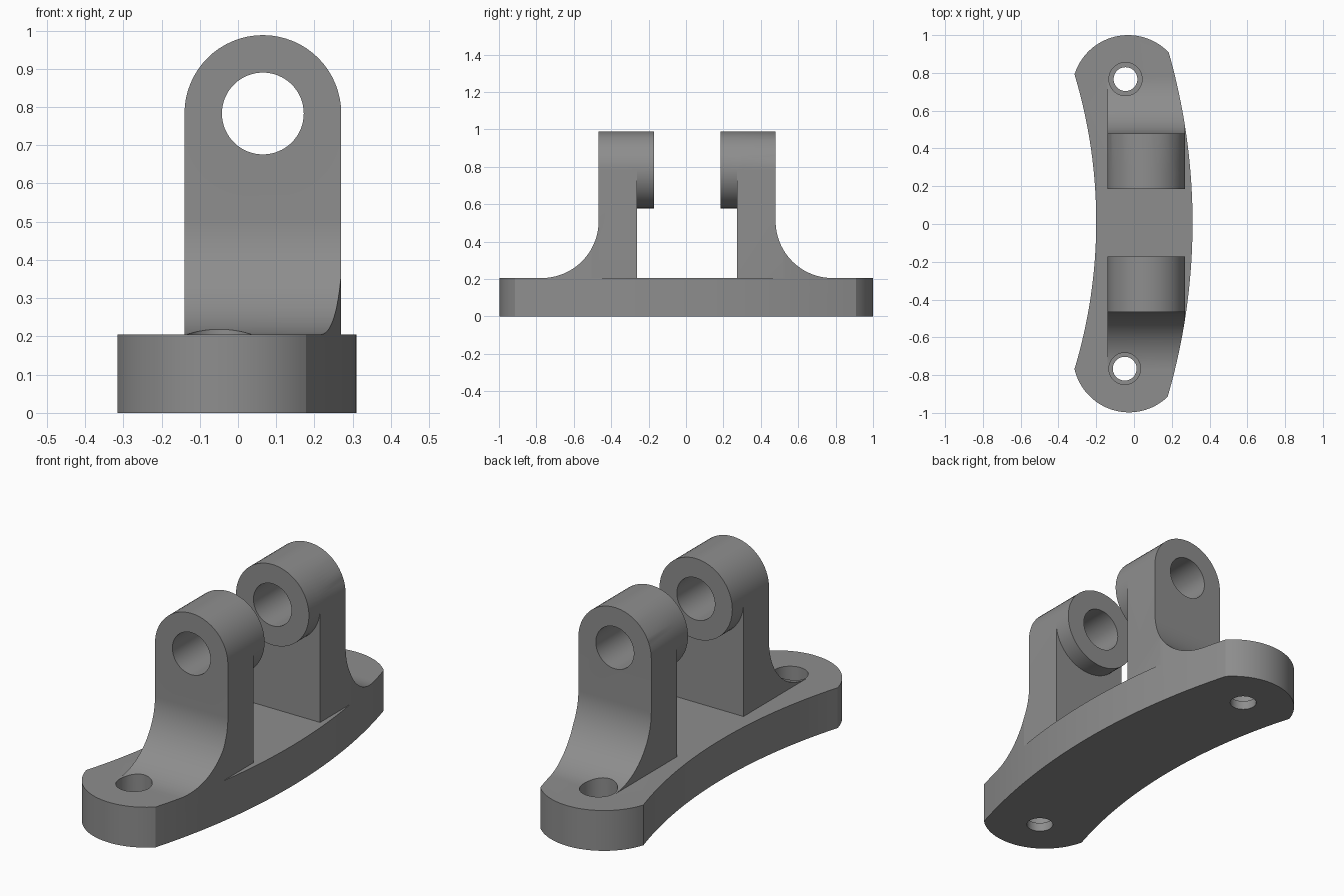
import bpy, bmesh, math
from mathutils import Vector

if "Cube" in bpy.data.objects:
    bpy.data.objects.remove(bpy.data.objects["Cube"])

grey = bpy.data.materials.new("steel grey")
grey.diffuse_color = (0.27, 0.27, 0.27, 1)
grey.use_nodes = True
grey.node_tree.nodes["Principled BSDF"].inputs["Base Color"].default_value = grey.diffuse_color


def arc(a, mid, b, n):
    """Points on the circle through a, mid, b; the last point is left out."""
    a, mid, b = Vector(a), Vector(mid), Vector(b)
    d = 2 * (a.x * (mid.y - b.y) + mid.x * (b.y - a.y) + b.x * (a.y - mid.y))
    sa, sm, sb = a.length_squared, mid.length_squared, b.length_squared
    c = Vector(((sa * (mid.y - b.y) + sm * (b.y - a.y) + sb * (a.y - mid.y)) / d,
                (sa * (b.x - mid.x) + sm * (a.x - b.x) + sb * (mid.x - a.x)) / d))
    ang = lambda p: math.atan2(p.y - c.y, p.x - c.x)
    t0, r = ang(a), (a - c).length
    sweep = (ang(b) - t0) % (2 * math.pi)
    if (ang(mid) - t0) % (2 * math.pi) > sweep:
        sweep -= 2 * math.pi
    return [(c.x + r * math.cos(t0 + sweep * i / n), c.y + r * math.sin(t0 + sweep * i / n))
            for i in range(n)]


def circle(cx, cy, r, n=64):
    return [(cx + r * math.cos(2 * math.pi * i / n), cy + r * math.sin(2 * math.pi * i / n))
            for i in range(n)]


def prism(name, pts, axis, lo, hi):
    """Extrude a 2D profile along an axis, from lo to hi."""
    place = {"x": lambda p, h: (h, p[0], p[1]),
             "y": lambda p, h: (p[0], h, p[1]),
             "z": lambda p, h: (p[0], p[1], h)}[axis]
    bm = bmesh.new()
    base = bm.faces.new([bm.verts.new(place(p, lo)) for p in pts])
    ext = bmesh.ops.extrude_face_region(bm, geom=[base])["geom"]
    move = Vector(place((0, 0), hi - lo))
    bmesh.ops.translate(bm, vec=move, verts=[v for v in ext if isinstance(v, bmesh.types.BMVert)])
    bmesh.ops.recalc_face_normals(bm, faces=bm.faces)
    me = bpy.data.meshes.new(name)
    bm.to_mesh(me)
    bm.free()
    me.materials.append(grey)
    ob = bpy.data.objects.new(name, me)
    bpy.context.collection.objects.link(ob)
    return ob


def combine(ob, tool, op):
    """Apply a boolean and discard the tool object."""
    mod = ob.modifiers.new("bool", 'BOOLEAN')
    mod.operation, mod.solver, mod.object = op, 'EXACT', tool
    bpy.context.view_layer.objects.active = ob
    bpy.ops.object.modifier_apply(modifier=mod.name)
    bpy.data.objects.remove(tool)


# Curved base plate outline: outer edge, back end, inner edge, front end
T = 0.205
outline = (arc((0.178, -0.915), (0.31, 0.0), (0.184, 0.908), 48)
           + arc((0.184, 0.908), (-0.035, 1.0), (-0.315, 0.792), 32)
           + arc((-0.315, 0.792), (-0.2, 0.01), (-0.315, -0.768), 48)
           + arc((-0.315, -0.768), (-0.035, -0.997), (0.178, -0.915), 32))
bracket = prism("hinge_bracket", outline, "z", 0, T)

# Two lugs: filleted leg with a round top, plus a boss on the inner side
CX, CZ, R, F, MID = 0.065, 0.783, 0.205, 0.305, 0.006
for s in (1, -1):
    y = lambda v: MID + s * v
    fillet = [(y(0.473 + F - F * math.sin(t)), T + F - F * math.cos(t))
              for t in [math.pi / 2 * i / 32 for i in range(33)]]
    leg = prism("lug_leg", [(y(0.268), 0.1), (y(0.268), 1.1), (y(0.473), 1.1)] + fillet[::-1]
                + [(y(0.473 + F), 0.1)], "x", CX - 0.4, CX + 0.4)
    arch = [(CX + R, 0.05)] + [(CX + R * math.cos(math.pi * i / 32), CZ + R * math.sin(math.pi * i / 32))
                               for i in range(33)] + [(CX - R, 0.05)]
    combine(leg, prism("arch_trim", arch, "y", -1.2, 1.2), 'INTERSECT')
    combine(leg, prism("outline_trim", outline, "z", -0.1, 1.2), 'INTERSECT')
    combine(leg, prism("boss", circle(CX, CZ, R), "y", *sorted((y(0.178), y(0.473)))), 'UNION')
    combine(bracket, leg, 'UNION')

# Pin bore through both lugs
combine(bracket, prism("pin_bore", circle(CX, CZ, 0.107), "y", -0.7, 0.7), 'DIFFERENCE')

# Counterbored screw holes at the ends
for x, y0, r in ((-0.045, 0.767, 0.088), (-0.049, -0.766, 0.084)):
    combine(bracket, prism("screw_hole", circle(x, y0, 0.063, 48), "z", -0.1, 0.4), 'DIFFERENCE')
    combine(bracket, prism("counterbore", circle(x, y0, r, 48), "z", 0.045, 0.4), 'DIFFERENCE')

bpy.ops.object.select_all(action='DESELECT')
bracket.select_set(True)
bpy.context.view_layer.objects.active = bracket
bpy.ops.object.shade_smooth_by_angle(angle=math.radians(25))
